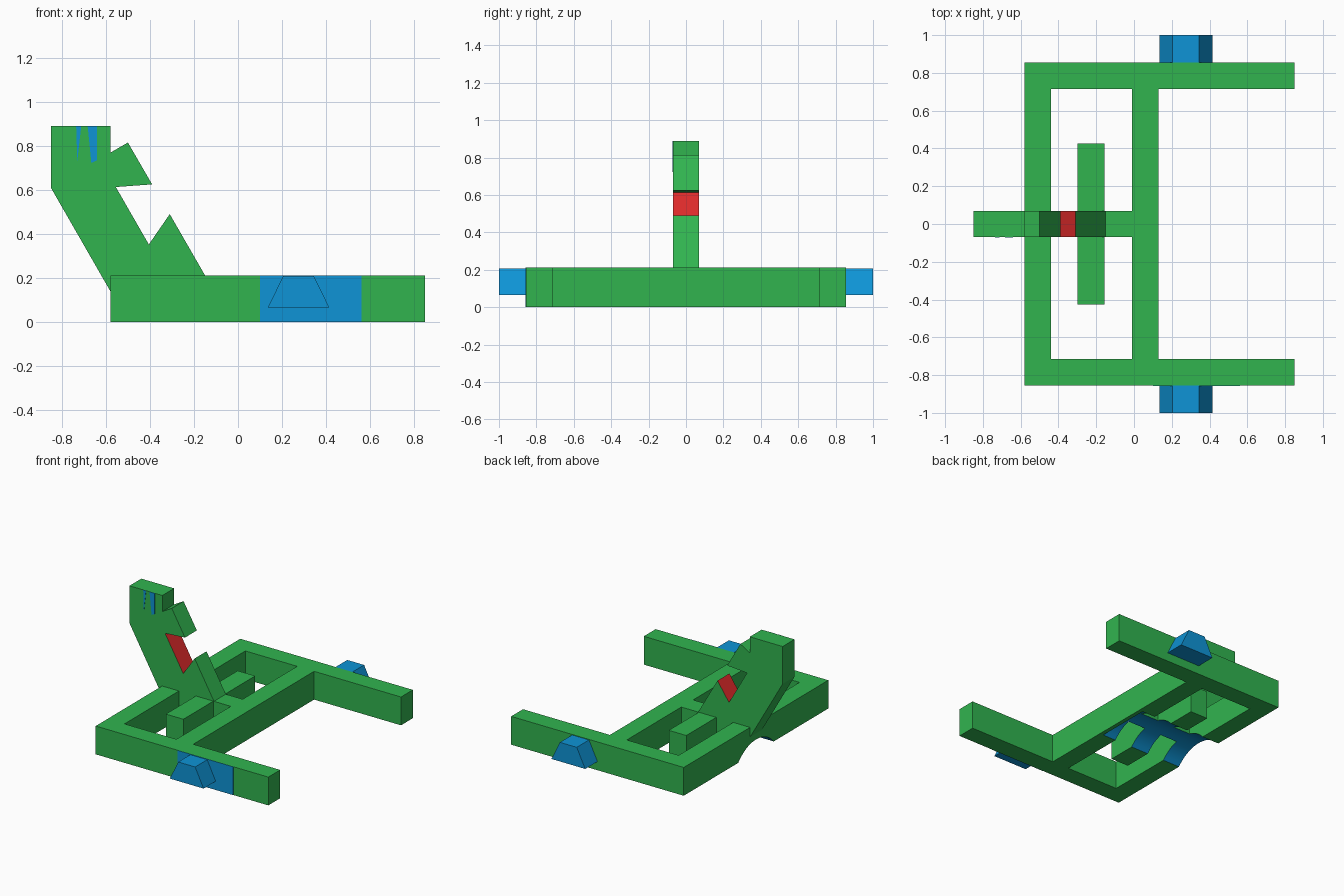
import bpy, bmesh, math
from mathutils import Vector

if "Cube" in bpy.data.objects:
    bpy.data.objects.remove(bpy.data.objects["Cube"])


def srgb(r, g, b):
    f = lambda c: c / 12.92 if c <= 0.04045 else ((c + 0.055) / 1.055) ** 2.4
    return tuple(f(v / 255) for v in (r, g, b)) + (1.0,)


def material(name, rgb):
    m = bpy.data.materials.new(name)
    m.diffuse_color = srgb(*rgb)
    m.use_nodes = True
    m.node_tree.nodes["Principled BSDF"].inputs["Base Color"].default_value = m.diffuse_color
    return m


GREEN = material("green", (49, 180, 79))
BLUE = material("blue", (14, 148, 214))
RED = material("red", (220, 42, 42))

H = 0.212          # frame height
ARCH_W = 0.21      # half width of the arch under the frame
ARCH_H = 0.095     # rise of the arch
ARCH_R = (ARCH_W ** 2 + ARCH_H ** 2) / (2 * ARCH_H)


def prism(name, profile, axis, lo, hi, mats, rule=None):
    """Extrude a 2D profile along x (profile = y,z) or y (profile = x,z)."""
    bm = bmesh.new()
    place = (lambda p, t: (t, p[0], p[1])) if axis == "x" else (lambda p, t: (p[0], t, p[1]))
    a = [bm.verts.new(place(p, lo)) for p in profile]
    b = [bm.verts.new(place(p, hi)) for p in profile]
    n = len(profile)
    bm.faces.new(a)
    bm.faces.new(b[::-1])
    for i in range(n):
        j = (i + 1) % n
        bm.faces.new((a[i], b[i], b[j], a[j]))
    bmesh.ops.recalc_face_normals(bm, faces=bm.faces)
    bm.normal_update()
    if rule:
        for f in bm.faces:
            f.material_index, f.smooth = rule(f)
    me = bpy.data.meshes.new(name)
    bm.to_mesh(me)
    bm.free()
    for m in mats:
        me.materials.append(m)
    ob = bpy.data.objects.new(name, me)
    bpy.context.collection.objects.link(ob)
    return ob


def arch_z(y):
    if abs(y) >= ARCH_W:
        return 0.0
    return max(0.0, math.sqrt(ARCH_R ** 2 - y * y) - (ARCH_R - ARCH_H))


def arch_face(f):
    # blue, smooth underside of the arch
    c = f.calc_center_median()
    hit = f.normal.z < -0.3 and abs(c.y) < ARCH_W
    return (1, True) if hit else (0, False)


def arched_bar(name, x0, x1, y0, y1):
    ys = [-ARCH_W + 2 * ARCH_W * i / 20 for i in range(21)]
    ys = [y0] + [y for y in ys if y0 + 1e-4 < y < y1 - 1e-4] + [y1]
    prof = [(y, arch_z(y)) for y in ys] + [(y1, H), (y0, H)]
    return prism(name, prof, "x", x0, x1, [GREEN, BLUE], arch_face)


def rect(a0, a1, b0, b1):
    return [(a0, b0), (a1, b0), (a1, b1), (a0, b1)]


# Base frame with an arched channel along its middle
IN, OUT = 0.715, 0.855
arched_bar("rear_bar", -0.58, -0.44, -IN, IN)
arched_bar("cross_bar", -0.01, 0.10, -IN, IN)
prism("cross_bar_edge", rect(-IN, IN, 0, H), "x", 0.10, 0.13, [GREEN])
arched_bar("seat_bar", -0.30, -0.155, -0.425, 0.425)
arched_bar("spine_rear", -0.44, -0.30, -0.07, 0.07)
arched_bar("spine_front", -0.155, -0.01, -0.07, 0.07)

# Side rails and wedge-shaped pegs, one per side
peg = [(0.135, 0.065), (0.415, 0.065), (0.345, 0.208), (0.205, 0.208)]
for side, s in (("front", -1), ("back", 1)):
    lo, hi = sorted((s * IN, s * OUT))
    prism(side + "_rail", rect(-0.58, 0.85, 0, H), "y", lo, hi, [GREEN])
    lo, hi = sorted((s * OUT, s * 1.0))
    prism(side + "_peg", peg, "y", lo, hi, [BLUE])

# Blue panel on the front rail
prism("front_panel", rect(0.10, 0.56, 0.0, H), "y", -OUT - 0.002, -OUT + 0.001, [BLUE])

# Leaning neck with notched front edge; the notch is red
neck = [(-0.58, 0.14), (-0.85, 0.61), (-0.85, 0.89), (-0.578, 0.89),
        (-0.578, 0.77), (-0.50, 0.815), (-0.39, 0.625), (-0.555, 0.613),
        (-0.405, 0.352), (-0.31, 0.49), (-0.15, H)]


def notch_face(f):
    c = f.calc_center_median()
    hit = abs(f.normal.y) < 0.1 and -0.5 < c.x < -0.35 and 0.4 < c.z < 0.5
    return (1, False) if hit else (0, False)


prism("neck", neck, "y", -0.07, 0.07, [GREEN, RED], notch_face)

# Thin blue slits on the front of the head
slits = [[(-0.735, 0.89), (-0.712, 0.89), (-0.73, 0.73)],
         [(-0.683, 0.89), (-0.64, 0.89), (-0.64, 0.735), (-0.666, 0.722)]]
for i, s in enumerate(slits):
    prism("head_slit_%d" % (i + 1), s, "y", -0.072, -0.069, [BLUE])
